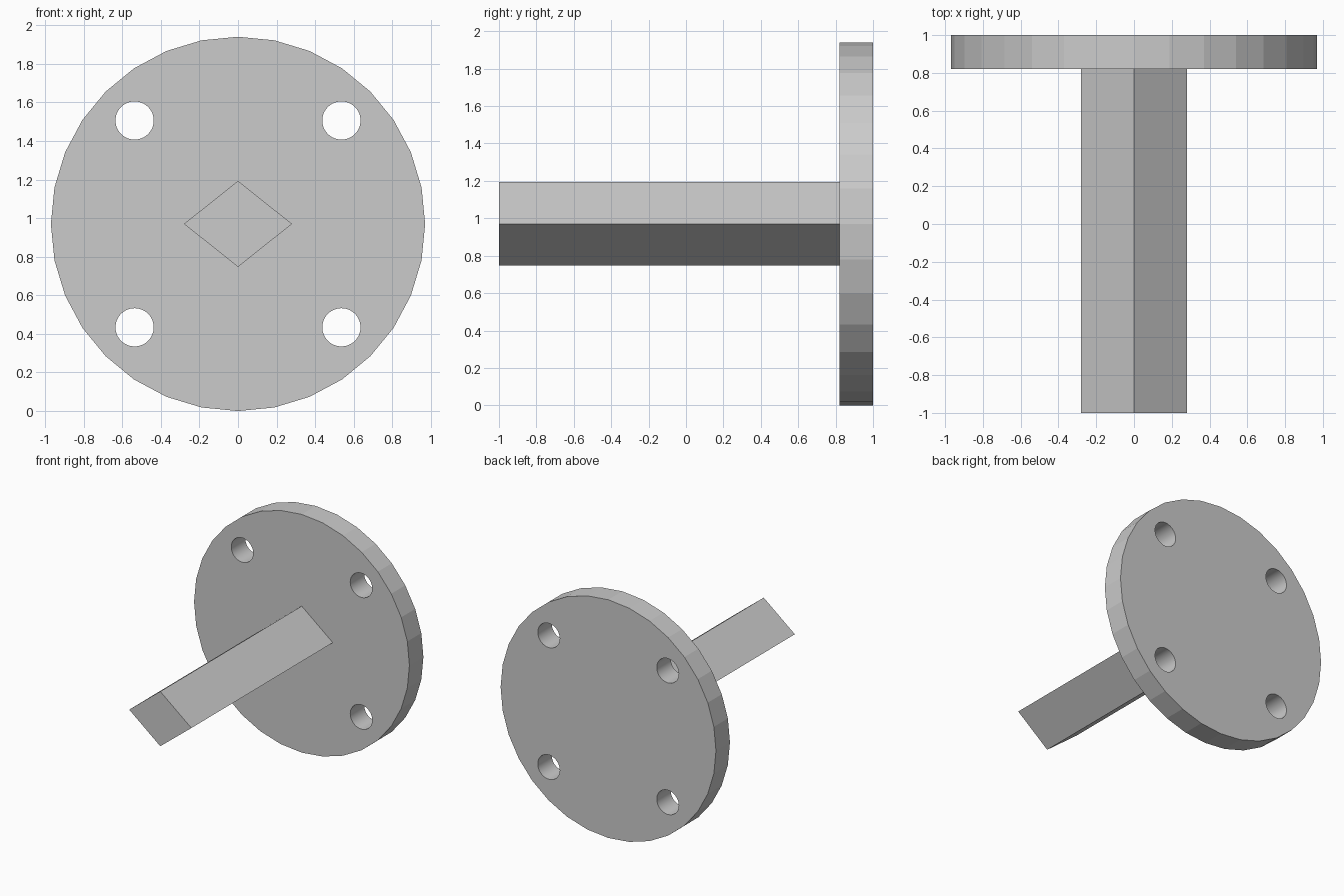
import bpy
import bmesh
from math import sin, cos, pi, radians

if "Cube" in bpy.data.objects:
    bpy.data.objects.remove(bpy.data.objects["Cube"])

CENTRE_Z = 0.97


def ring(radius, sides, cx=0.0, cz=0.0, rz=None):
    """Closed outline with its first corner at the top."""
    rz = rz or radius
    return [(cx + radius * sin(2 * pi * i / sides), cz + rz * cos(2 * pi * i / sides))
            for i in range(sides)]


def extrude_outlines(name, outlines, y_front, y_back):
    """Fill outlines (inner ones become holes) and extrude them along y."""
    curve = bpy.data.curves.new(name, 'CURVE')
    curve.dimensions = '2D'
    curve.fill_mode = 'BOTH'
    curve.extrude = (y_back - y_front) / 2
    for pts in outlines:
        spline = curve.splines.new('POLY')
        spline.points.add(len(pts) - 1)
        for p, (x, z) in zip(spline.points, pts):
            p.co = (x, z, 0, 1)
        spline.use_cyclic_u = True
    obj = bpy.data.objects.new(name, curve)
    bpy.context.collection.objects.link(obj)
    obj.location = (0, (y_front + y_back) / 2, CENTRE_Z)
    obj.rotation_euler = (radians(90), 0, 0)
    bpy.ops.object.select_all(action='DESELECT')
    obj.select_set(True)
    bpy.context.view_layer.objects.active = obj
    bpy.ops.object.convert(target='MESH')
    obj = bpy.context.object
    # Weld caps to walls and tidy the flat faces
    bm = bmesh.new()
    bm.from_mesh(obj.data)
    bmesh.ops.remove_doubles(bm, verts=bm.verts, dist=1e-5)
    bmesh.ops.recalc_face_normals(bm, faces=bm.faces)
    bm.to_mesh(obj.data)
    bm.free()
    # Smooth bolt holes, faceted rim
    bpy.ops.object.shade_smooth_by_angle(angle=radians(8))
    return obj


# Round flange with four bolt holes
holes = [ring(0.099, 64, sx * 0.536, sz * 0.536) for sx in (-1, 1) for sz in (-1, 1)]
extrude_outlines("flange", [ring(0.97, 32)] + holes, 0.82, 1.0)

# Diamond-section shaft
extrude_outlines("shaft", [ring(0.28, 4, rz=0.223)], -1.0, 0.82)
